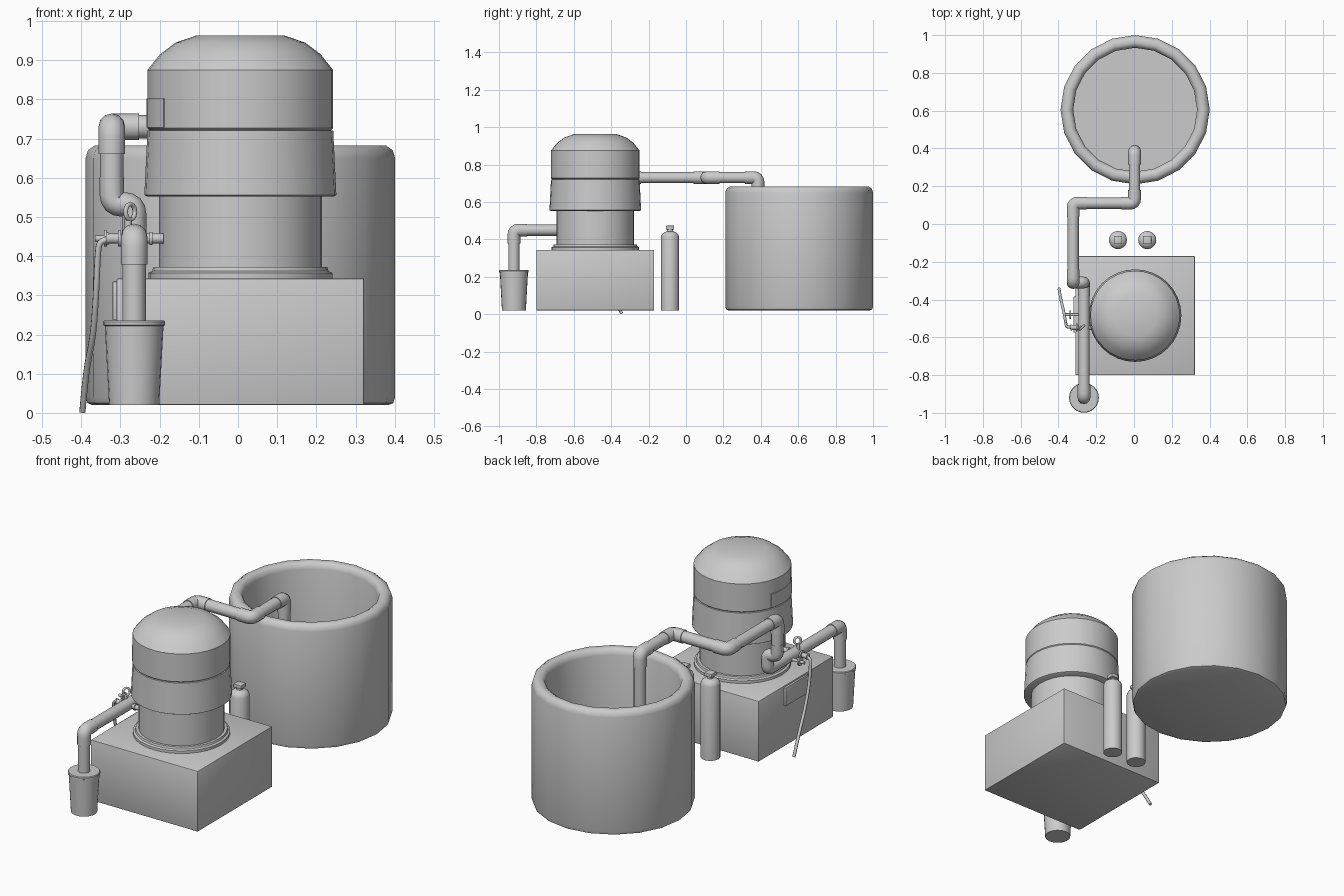
import bpy, bmesh, math
from mathutils import Vector

if "Cube" in bpy.data.objects:
    bpy.data.objects.remove(bpy.data.objects["Cube"])


def finish(name, bm, angle=35):
    bmesh.ops.recalc_face_normals(bm, faces=bm.faces)
    me = bpy.data.meshes.new(name)
    bm.to_mesh(me)
    bm.free()
    ob = bpy.data.objects.new(name, me)
    bpy.context.collection.objects.link(ob)
    smooth(ob, angle)
    return ob


def smooth(ob, angle=35):
    bpy.ops.object.select_all(action='DESELECT')
    ob.select_set(True)
    bpy.context.view_layer.objects.active = ob
    bpy.ops.object.shade_smooth_by_angle(angle=math.radians(angle))


def lathe(name, profile, x, y, sides=32, angle=35):
    """Turn (radius, z) points round a vertical axis and cap both ends."""
    bm = bmesh.new()
    rings = [[bm.verts.new((x + r * math.cos(2 * math.pi * i / sides),
                            y + r * math.sin(2 * math.pi * i / sides), z))
              for i in range(sides)] for r, z in profile]
    for a, b in zip(rings, rings[1:]):
        for i in range(sides):
            j = (i + 1) % sides
            bm.faces.new((a[i], a[j], b[j], b[i]))
    bm.faces.new(rings[0])
    bm.faces.new(rings[-1])
    return finish(name, bm, angle)


def box(name, lo, hi, bevel=0):
    bm = bmesh.new()
    bmesh.ops.create_cube(bm, size=1)
    for v in bm.verts:
        v.co = [lo[k] + (v.co[k] + 0.5) * (hi[k] - lo[k]) for k in range(3)]
    if bevel:
        bmesh.ops.bevel(bm, geom=bm.edges[:], offset=bevel, segments=2, affect='EDGES', profile=0.5)
    return finish(name, bm)


def tube(name, pts, r, res=4, kind='POLY'):
    """Round tube along a path, turned into a mesh."""
    cu = bpy.data.curves.new(name, 'CURVE')
    cu.dimensions = '3D'
    cu.bevel_depth, cu.bevel_resolution, cu.use_fill_caps = r, res, True
    sp = cu.splines.new(kind)
    sp.points.add(len(pts) - 1)
    for p, c in zip(sp.points, pts):
        p.co = (*c, 1)
    if kind == 'NURBS':
        sp.use_endpoint_u, sp.order_u, sp.resolution_u = True, 3, 5
    ob = bpy.data.objects.new(name, cu)
    bpy.context.collection.objects.link(ob)
    bpy.ops.object.select_all(action='DESELECT')
    ob.select_set(True)
    bpy.context.view_layer.objects.active = ob
    bpy.ops.object.convert(target='MESH')
    smooth(bpy.context.object, 50)


CX, CY = 0.006, -0.485

# Machine: base box, foot ring, neck, collar, domed head
box("base_box", (-0.31, -0.80, 0.02), (0.322, -0.17, 0.343), 0.004)
lathe("foot_ring", [(0.235, 0.34), (0.235, 0.357), (0.225, 0.362), (0.222, 0.372)], CX, CY)
lathe("neck", [(0.208, 0.36), (0.208, 0.56)], CX, CY)
lathe("collar", [(0.238, 0.552), (0.245, 0.556), (0.237, 0.72), (0.228, 0.722)], CX, CY)
lathe("dome_head", [(0.23, 0.72), (0.237, 0.727), (0.237, 0.875), (0.205, 0.915),
                    (0.165, 0.945), (0.112, 0.963)], CX, CY)

# Curved display panel on the left of the head
bm = bmesh.new()
cols = []
for i in range(9):
    a = math.radians(161 + 54 * i / 8)
    cols.append([bm.verts.new((CX + r * math.cos(a), CY + r * math.sin(a), z))
                 for r, z in ((0.22, 0.728), (0.24, 0.728), (0.24, 0.802), (0.22, 0.802))])
for a, b in zip(cols, cols[1:]):
    for k in range(4):
        bm.faces.new((a[k], b[k], b[(k + 1) % 4], a[(k + 1) % 4]))
bm.faces.new(cols[0])
bm.faces.new(cols[-1])
finish("head_panel", bm)

# Control plate on the left of the base
box("side_plate", (-0.32, -0.575, 0.237), (-0.30, -0.385, 0.335), 0.002)

# Open tank with rounded rim
lathe("tank", [(0.378, 0.02), (0.39, 0.025), (0.395, 0.04), (0.395, 0.65), (0.389, 0.67),
               (0.372, 0.682), (0.35, 0.682), (0.335, 0.672), (0.328, 0.65), (0.328, 0.06)],
      0.006, 0.605, 20, 40)

# Drain bucket
lathe("drain_bucket", [(0.064, 0.02), (0.075, 0.222), (0.079, 0.224), (0.079, 0.232),
                       (0.076, 0.236)], -0.265, -0.92, 24)

# Two bottles with square caps
for n, bx in (("left", -0.085), ("right", 0.07)):
    lathe("bottle_" + n, [(0.048, 0.02), (0.048, 0.413), (0.043, 0.428), (0.03, 0.438),
                          (0.016, 0.443), (0.016, 0.457)], bx, -0.085, 20, 45)
    box("bottle_cap_" + n, (bx - 0.022, -0.107, 0.453), (bx + 0.022, -0.063, 0.473), 0.003)

# Pipe run from tank to bucket: straight lengths with thicker elbow fittings
path = [Vector(p) for p in (
    (0.003, 0.385, 0.10), (0.003, 0.385, 0.73), (0.003, 0.11, 0.73), (-0.322, 0.11, 0.73),
    (-0.322, -0.31, 0.73), (-0.322, -0.31, 0.532), (-0.265, -0.31, 0.532),
    (-0.265, -0.31, 0.449), (-0.265, -0.92, 0.449), (-0.265, -0.92, 0.20))]
for i, (a, b) in enumerate(zip(path, path[1:])):
    d = (b - a).normalized()
    tube(f"pipe_{i}", [a + d * (0.02 if i else 0), b - d * (0.02 if i < 8 else 0)], 0.03)
for i in range(1, len(path) - 1):
    p = path[i]
    u, v = path[i - 1] - p, path[i + 1] - p
    lu, lv = min(0.07, u.length / 2), min(0.07, v.length / 2)
    u.normalize()
    v.normalize()
    c = 0.025
    arc = [p + u * c * (1 - t) ** 2 + v * c * t * t for t in (0, 0.25, 0.5, 0.75, 1)]
    r = 0.034 if min(lu, lv) > 0.06 else 0.031
    tube(f"elbow_{i}", [p + u * lu] + arc + [p + v * lv], r)

# Side tap on the drain pipe: spout, flanges, stem and handle
tube("tap_spout", [(-0.19, -0.548, 0.445), (-0.33, -0.548, 0.445)], 0.013, 3)
for i, (fx, fy, r) in enumerate(((-0.222, -0.548, 0.018), (-0.302, -0.548, 0.022),
                                 (-0.333, -0.548, 0.016), (-0.338, -0.48, 0.022))):
    tube(f"tap_flange_{i}", [(fx - 0.004, fy, 0.445), (fx + 0.004, fy, 0.445)], r, 3)
tube("side_valve_stem", [(-0.28, -0.48, 0.445), (-0.365, -0.48, 0.445)], 0.008, 2)
tube("tap_stem", [(-0.28, -0.548, 0.445), (-0.28, -0.548, 0.50)], 0.009, 2)
ring = [(-0.275 + 0.012 * math.cos(a), -0.548 + 0.012 * math.cos(a), 0.513 + 0.02 * math.sin(a))
        for a in [2 * math.pi * k / 12 for k in range(13)]]
tube("tap_handle", ring, 0.006, 2)

# Thin hose hanging to the floor
tube("drain_hose", [(-0.32, -0.548, 0.445), (-0.352, -0.546, 0.442), (-0.358, -0.54, 0.41),
                    (-0.362, -0.52, 0.30), (-0.37, -0.47, 0.19), (-0.388, -0.40, 0.11),
                    (-0.397, -0.343, 0.003)], 0.008, 2, 'NURBS')
